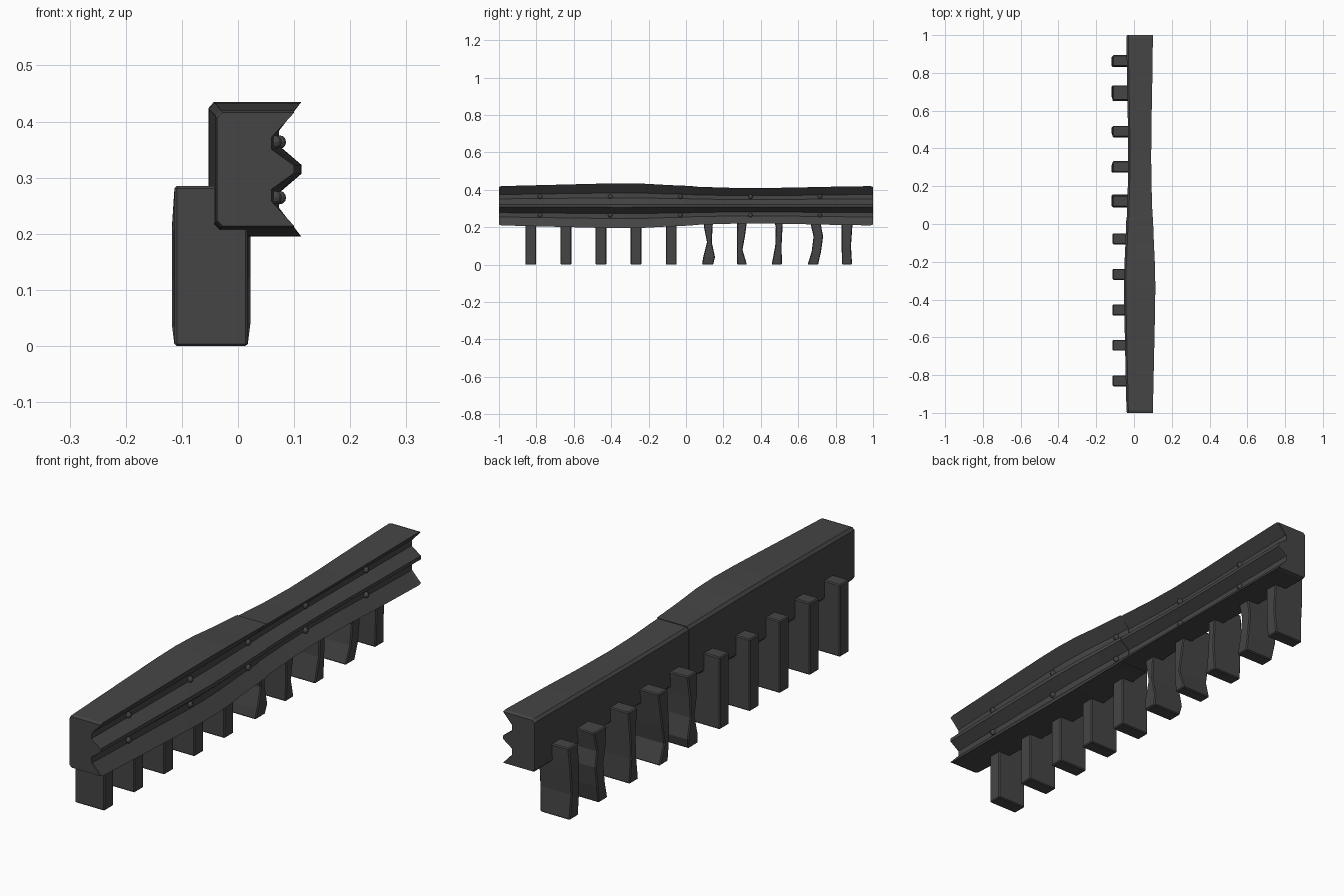
import bpy, bmesh

if "Cube" in bpy.data.objects:
    bpy.data.objects.remove(bpy.data.objects["Cube"])

mat = bpy.data.materials.new("dark_grey")
mat.diffuse_color = (0.06, 0.06, 0.06, 1)
mat.use_nodes = True
mat.node_tree.nodes["Principled BSDF"].inputs["Base Color"].default_value = mat.diffuse_color

CX, CZ = 0.03, 0.315


def loft(name, rings):
    """Skin a list of equal-length point rings and cap both ends."""
    bm = bmesh.new()
    vs = [[bm.verts.new(p) for p in r] for r in rings]
    n = len(vs[0])
    for a, b in zip(vs, vs[1:]):
        for i in range(n):
            j = (i + 1) % n
            bm.faces.new((a[i], a[j], b[j], b[i]))
    bm.faces.new(vs[0])
    bm.faces.new(vs[-1])
    bmesh.ops.recalc_face_normals(bm, faces=bm.faces)
    me = bpy.data.meshes.new(name)
    bm.to_mesh(me)
    bm.free()
    me.materials.append(mat)
    ob = bpy.data.objects.new(name, me)
    bpy.context.collection.objects.link(ob)
    return ob


# Beam: W-shaped cross-section, upper half mirrored about the centre height
half = [(-0.04, 0.095), (-0.03, 0.105), (0.10, 0.105), (0.06, 0.060),
        (0.06, 0.037), (0.10, 0.007)]
profile = half + [(x, -z) for x, z in reversed(half)]

# Dents along the length: (y, amount of swelling)
swell_first = [(-1, 0), (-0.988, 0), (-0.75, 0.4), (-0.45, 0.9), (-0.33, 1),
               (-0.22, 0.85), (-0.1, 0.4), (0, 0.12), (0.03, 0.05), (0.038, 0)]
swell_second = [(0.0, -0.1), (0.1, -0.3), (0.2, -0.55), (0.35, -0.7),
                (0.55, -0.55), (0.75, -0.25), (0.988, 0), (1, 0)]


def section(y, d):
    inset = 0.96 if abs(y) == 1 else 1
    pts = []
    for x, z in profile:
        sx = 1 if x > CX else -1
        sz = max(-1, min(1, z / 0.105))
        px = x + sx * 0.013 * d
        if sx < 0:
            px = CX + (px - CX) * inset
        pts.append((px, y, CZ + (z + sz * 0.015 * d) * inset))
    return pts


loft("rail_first_length", [section(y, d) for y, d in swell_first])
loft("rail_second_length", [section(y, d) for y, d in swell_second])

# Bolts in both grooves
for y, d in ((-0.78, 0.35), (-0.405, 0.94), (-0.03, 0.2), (0.345, -0.7), (0.716, -0.3)):
    for z in (0.3635, 0.2645):
        bpy.ops.mesh.primitive_uv_sphere_add(segments=10, ring_count=6, radius=0.012,
                                             location=(0.062 + 0.013 * d, y, z))
        bolt = bpy.context.object
        bolt.name = "bolt"
        bolt.data.materials.append(mat)

# Posts: straight ones, then bent ones given as (z, y low, y high)
TOP = 0.285
posts = [[(0, y - 0.029, y + 0.029), (TOP, y - 0.029, y + 0.029)]
         for y in (-0.83, -0.642, -0.455, -0.267, -0.079)]
posts += [
    [(0, .086, .145), (.04, .092, .155), (.12, .112, .138), (.2, .096, .142), (TOP, .09, .15)],
    [(0, .273, .326), (.08, .272, .302), (.15, .272, .315), (TOP, .275, .333)],
    [(0, .458, .513), (.1, .477, .511), (.2, .48, .516), (TOP, .462, .52)],
    [(0, .65, .706), (.07, .672, .722), (.15, .682, .733), (.21, .668, .722), (TOP, .655, .735)],
    [(0, .834, .888), (.1, .832, .882), (.2, .832, .889), (TOP, .836, .894)],
]
for rings in posts:
    bent = len(rings) > 2
    pts = []
    for z, a, b in rings:
        w = 0.005 if bent and 0 < z < TOP else 0
        x0, x1 = -0.113 - w, 0.017 + w
        pts.append([(x0, a, z), (x1, a, z), (x1, b, z), (x0, b, z)])
    post = loft("post", pts)
    bev = post.modifiers.new("edge", 'BEVEL')
    bev.width = 0.004
    bev.segments = 1
    bev.limit_method = 'ANGLE'
    bev.angle_limit = 0.9
